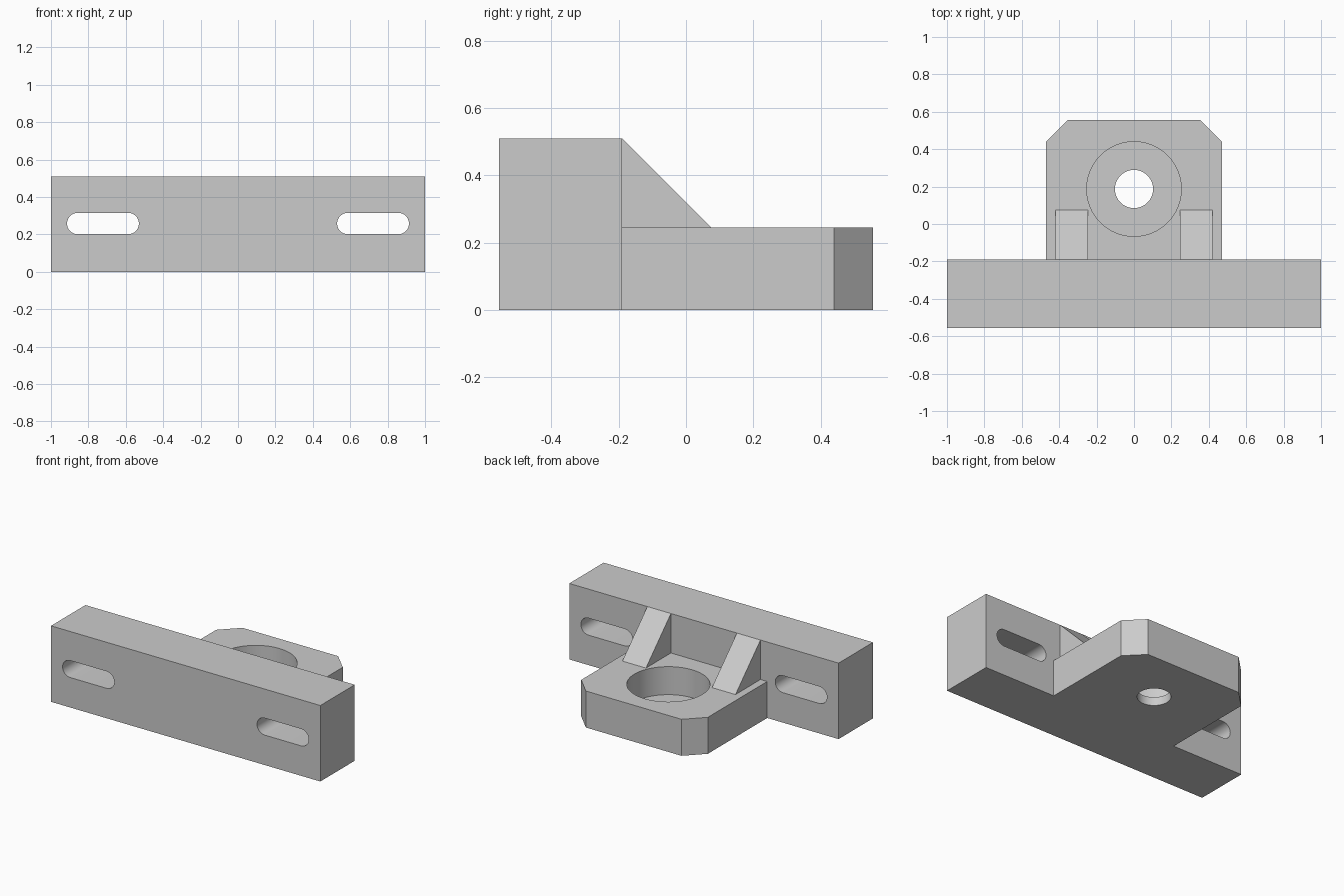
import bpy, bmesh, math
from mathutils import Matrix, Vector

default = bpy.data.objects.get("Cube")
if default:
    bpy.data.objects.remove(default, do_unlink=True)

grey = bpy.data.materials.new("plain_grey")
grey.use_nodes = True
colour = (0.6, 0.6, 0.6, 1)
grey.diffuse_color = colour
grey.node_tree.nodes["Principled BSDF"].inputs["Base Color"].default_value = colour

BAR_FRONT, BAR_BACK, BAR_TOP = -0.555, -0.19, 0.51
PLATE_TOP, PLATE_BACK, PLATE_HALF, CHAMFER = 0.245, 0.555, 0.47, 0.115
BORE_Y, BORE_FLOOR = 0.187, 0.057


def prism(name, profile, place, depth):
    """Extrude a closed profile; place maps (u, v) to a point, depth is the sweep."""
    bm = bmesh.new()
    face = bm.faces.new([bm.verts.new(place(u, v)) for u, v in profile])
    swept = bmesh.ops.extrude_face_region(bm, geom=[face])["geom"]
    moved = [g for g in swept if isinstance(g, bmesh.types.BMVert)]
    bmesh.ops.translate(bm, verts=moved, vec=Vector(depth))
    bmesh.ops.recalc_face_normals(bm, faces=bm.faces)
    mesh = bpy.data.meshes.new(name)
    bm.to_mesh(mesh)
    bm.free()
    mesh.materials.append(grey)
    obj = bpy.data.objects.new(name, mesh)
    bpy.context.collection.objects.link(obj)
    return obj


def rectangle(u0, u1, v0, v1):
    return [(u0, v0), (u1, v0), (u1, v1), (u0, v1)]


def arc(cu, cv, r, start, end, steps):
    angles = [start + (end - start) * i / steps for i in range(steps + 1)]
    return [(cu + r * math.cos(a), cv + r * math.sin(a)) for a in angles]


def combine(target, tool, operation):
    """Apply a boolean to the target and discard the tool."""
    bpy.context.view_layer.objects.active = target
    mod = target.modifiers.new(operation, "BOOLEAN")
    mod.operation, mod.solver, mod.object = operation, "EXACT", tool
    bpy.ops.object.modifier_apply(modifier=mod.name)
    bpy.data.objects.remove(tool, do_unlink=True)


# Mounting bar
bracket = prism("mounting_bracket", rectangle(-1, 1, 0, BAR_TOP),
                lambda u, v: (u, BAR_FRONT, v), (0, BAR_BACK - BAR_FRONT, 0))

# Bearing plate with chamfered back corners, let into the bar
inner = PLATE_HALF - CHAMFER
outline = [(-PLATE_HALF, BAR_BACK - 0.1), (PLATE_HALF, BAR_BACK - 0.1),
           (PLATE_HALF, PLATE_BACK - CHAMFER), (inner, PLATE_BACK),
           (-inner, PLATE_BACK), (-PLATE_HALF, PLATE_BACK - CHAMFER)]
combine(bracket, prism("bearing_plate", outline, lambda u, v: (u, v, 0),
                       (0, 0, PLATE_TOP)), "UNION")

# Sloped gussets, sunk slightly into bar and plate
SINK = 0.05
slope = [(BAR_BACK - SINK, PLATE_TOP - SINK), (0.075, PLATE_TOP - SINK),
         (0.075, PLATE_TOP), (BAR_BACK, BAR_TOP), (BAR_BACK - SINK, BAR_TOP)]
for left_edge in (-0.42, 0.245):
    combine(bracket, prism("gusset", slope, lambda u, v: (left_edge, u, v),
                           (0.175, 0, 0)), "UNION")

# Bearing pocket and shaft hole
for radius, bottom in ((0.253, BORE_FLOOR), (0.102, -0.1)):
    circle = arc(0, BORE_Y, radius, 0, math.tau, 64)[:-1]
    combine(bracket, prism("bore", circle, lambda u, v: (u, v, bottom),
                           (0, 0, 0.5)), "DIFFERENCE")

# Rounded slots through the bar
SLOT_R, SLOT_Z = 0.057, 0.258
for side in (-1, 1):
    mid = side * 0.722
    slot = (arc(mid + 0.135, SLOT_Z, SLOT_R, -math.pi / 2, math.pi / 2, 20)
            + arc(mid - 0.135, SLOT_Z, SLOT_R, math.pi / 2, 1.5 * math.pi, 20))
    combine(bracket, prism("slot", slot, lambda u, v: (u, -0.7, v),
                           (0, 0.7, 0)), "DIFFERENCE")

# Smooth round walls, sharp edges elsewhere
bpy.ops.object.select_all(action="DESELECT")
bracket.select_set(True)
bpy.context.view_layer.objects.active = bracket
bpy.ops.object.shade_smooth_by_angle(angle=math.radians(30))
